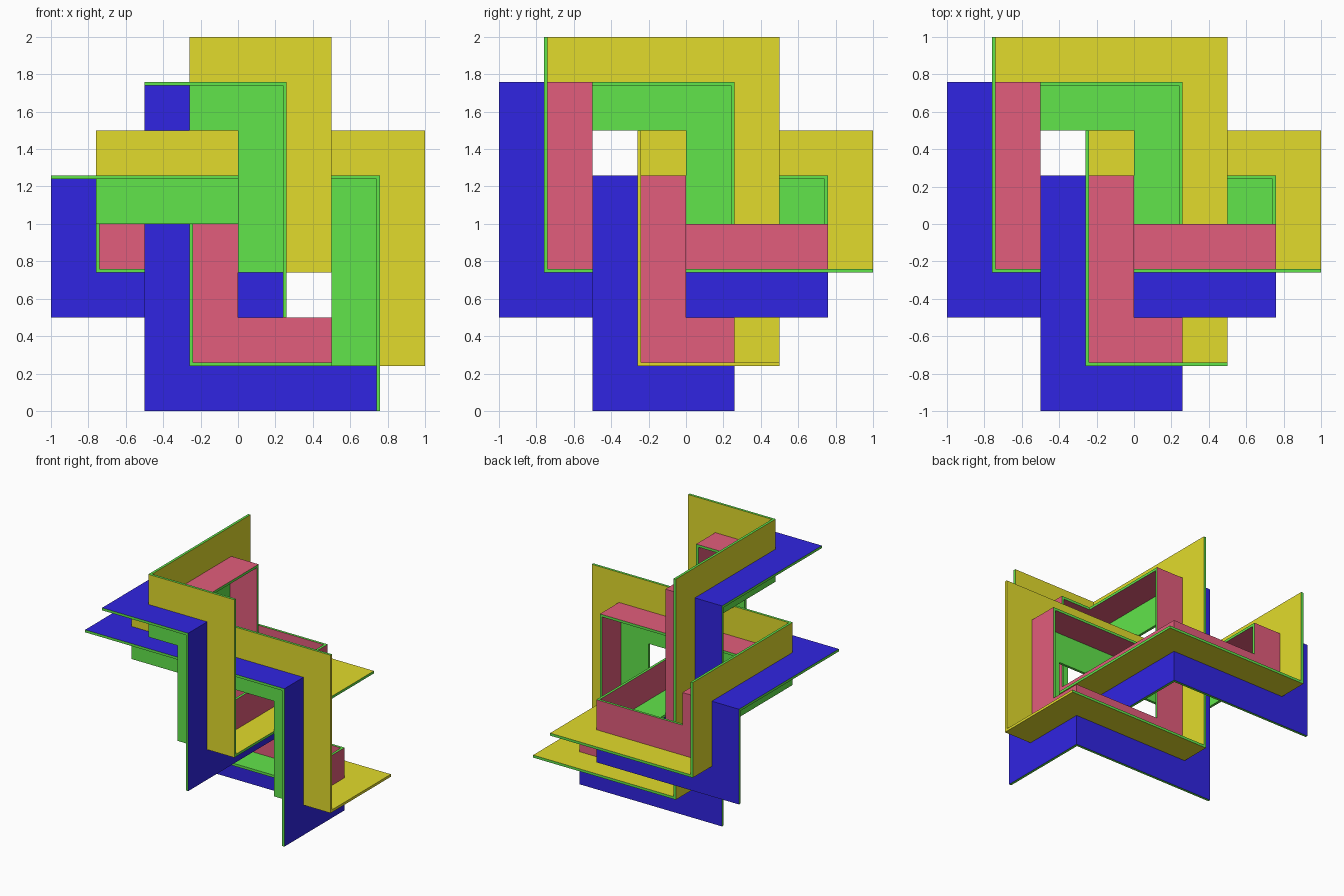
import bpy
import bmesh
from mathutils import Vector

if "Cube" in bpy.data.objects:
    bpy.data.objects.remove(bpy.data.objects["Cube"])

ARM, HALF = 0.25, 0.01   # reach and half thickness of the cross-shaped section


def material(name, rgb):
    m = bpy.data.materials.new(name)
    m.diffuse_color = (*rgb, 1)
    m.use_nodes = True
    m.node_tree.nodes["Principled BSDF"].inputs["Base Color"].default_value = m.diffuse_color
    return m


# centre line: a closed knot of twelve axis-aligned sticks, as moves from a start point
start = Vector((-0.75, 0.75, 1.25))
moves = [Vector(m) for m in (
    (0, -1, 0), (1.5, 0, 0), (0, 0, -1), (0, 0.5, 0), (-1, 0, 0), (0, 0, 1.5),
    (0, -1, 0), (0.5, 0, 0), (0, 0, -1), (0, 1.5, 0), (-1, 0, 0), (0, 0, 0.5))]
dirs = [m.normalized() for m in moves]

# plus-shaped section in (u, v); each arm gives an inner corner and two tip corners
section = []
for c, s in ((1, 0), (0, 1), (-1, 0), (0, -1)):
    for a, b in ((HALF, -HALF), (ARM, -HALF), (ARM, HALF)):
        section.append((a * c - b * s, a * s + b * c))

# sweep the section with mitred corners, turning the frame at each corner
verts, p = [], start.copy()
u, v = Vector((1, 0, 0)), Vector((0, 0, 1))
for i, d in enumerate(dirs):
    for a, b in section:
        o = u * a + v * b
        verts.append(p + o - d * o.dot(dirs[i - 1]))
    p += moves[i]
    nxt = dirs[(i + 1) % len(dirs)]
    u, v = (w - (nxt + d) * w.dot(nxt) for w in (u, v))

# one colour per arm, green tips
n, k = len(dirs), len(section)
faces, slots = [], []
PINK, YELLOW, BLUE, GREEN = range(4)
for i in range(n):
    j = (i + 1) % n
    for e in range(k):
        f = (e + 1) % k
        faces.append((i * k + e, i * k + f, j * k + f, j * k + e))
        arm, tip = e // 3, e % 3 == 1
        plain_tip = arm == YELLOW and i in (2, 3)
        # the third face of an arm returns to the next arm's inner corner
        slots.append(GREEN if tip and not plain_tip else arm)

mesh = bpy.data.meshes.new("knotted_cross_beam")
mesh.from_pydata(verts, [], faces)
for name, rgb in (("pink", (0.76, 0.11, 0.2)), ("yellow", (0.76, 0.71, 0.025)),
                  ("blue", (0.03, 0.018, 0.76)), ("green", (0.12, 0.78, 0.07))):
    mesh.materials.append(material(name, rgb))
for poly, slot in zip(mesh.polygons, slots):
    poly.material_index = slot

# consistent outward normals
bm = bmesh.new()
bm.from_mesh(mesh)
bmesh.ops.recalc_face_normals(bm, faces=bm.faces)
bm.to_mesh(mesh)
bm.free()
beam = bpy.data.objects.new("knotted_cross_beam", mesh)
bpy.context.collection.objects.link(beam)
